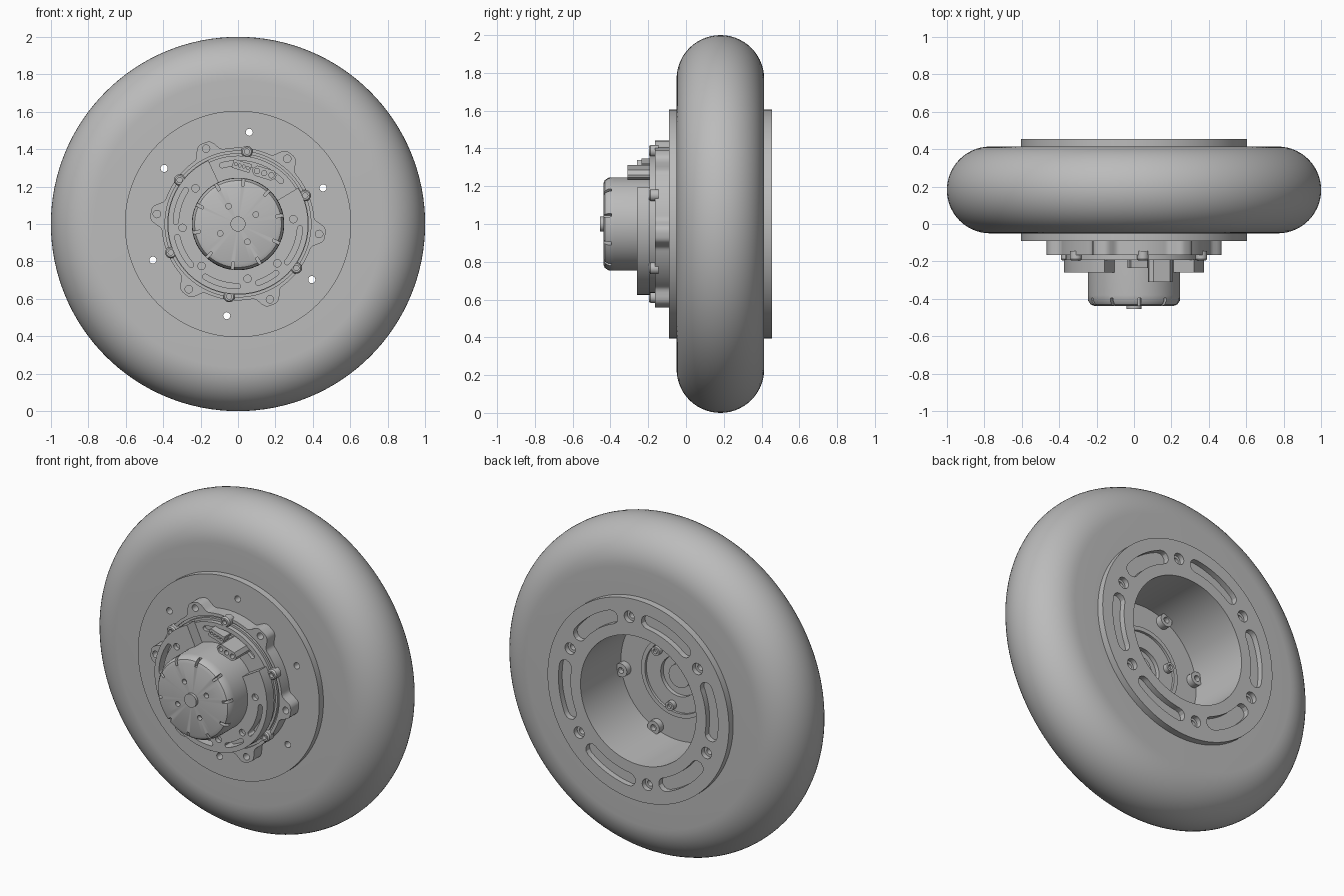
import bpy, bmesh
from math import sin, cos, pi, radians, exp

if "Cube" in bpy.data.objects:
    bpy.data.objects.remove(bpy.data.objects["Cube"])

grey = bpy.data.materials.new("plain grey")
grey.use_nodes = True
COLOUR = (0.5, 0.5, 0.5, 1)
grey.diffuse_color = COLOUR
grey.node_tree.nodes["Principled BSDF"].inputs["Base Color"].default_value = COLOUR

FIRST = 83          # angle of the first of six screws
SCREWS = [FIRST + 60 * k for k in range(6)]
MIDS = [a - 30 for a in SCREWS]


def polar(r, deg):
    return r * cos(radians(deg)), r * sin(radians(deg))


def add_revolve(bm, profile, centre=(0, 0), n=32, closed=False):
    """Spin (radius, y) points about the wheel axis."""
    rows = []
    for k in range(n):
        a = 2 * pi * k / n
        rows.append([bm.verts.new((centre[0] + r * cos(a), y, 1 + centre[1] + r * sin(a)))
                     for r, y in profile])
    m = len(profile)
    for k in range(n):
        p, q = rows[k], rows[(k + 1) % n]
        for i in range(m if closed else m - 1):
            j = (i + 1) % m
            bm.faces.new((p[i], p[j], q[j], q[i]))


def add_cylinder(bm, r, y0, y1, centre=(0, 0), n=24):
    add_revolve(bm, [(0, y0), (r, y0), (r, y1), (0, y1)], centre, n)


def add_prism(bm, outline, y0, y1):
    """Extrude a flat (x, z) outline along the axis."""
    near = [bm.verts.new((x, y0, 1 + z)) for x, z in outline]
    far = [bm.verts.new((x, y1, 1 + z)) for x, z in outline]
    bm.faces.new(near)
    bm.faces.new(far[::-1])
    for i in range(len(near)):
        j = (i + 1) % len(near)
        bm.faces.new((near[j], near[i], far[i], far[j]))


def sector(r0, r1, a0, a1, n=24):
    angles = [a0 + (a1 - a0) * i / n for i in range(n + 1)]
    return [polar(r1, a) for a in angles] + [polar(r0, a) for a in reversed(angles)]


def slot(r, half, a0, a1, n=16):
    """Arc-shaped slot with round ends."""
    pts = sector(r - half, r + half, a0, a1, n)
    def end(a, start):
        c = polar(r, a)
        return [(c[0] + half * cos(radians(a + start + t)), c[1] + half * sin(radians(a + start + t)))
                for t in (30, 60, 90, 120, 150)]
    return pts[:n + 1] + end(a1, 0) + pts[n + 1:] + end(a0, 180)


def make(name, build):
    bm = bmesh.new()
    build(bm)
    bmesh.ops.remove_doubles(bm, verts=bm.verts, dist=1e-5)
    bmesh.ops.dissolve_degenerate(bm, edges=bm.edges, dist=1e-6)
    bmesh.ops.recalc_face_normals(bm, faces=bm.faces)
    me = bpy.data.meshes.new(name)
    bm.to_mesh(me)
    bm.free()
    me.materials.append(grey)
    ob = bpy.data.objects.new(name, me)
    bpy.context.scene.collection.objects.link(ob)
    smooth(ob)
    return ob


def smooth(ob):
    ob.data.shade_smooth()
    ob.data.set_sharp_from_angle(angle=radians(30))


def cut(ob, build):
    """Subtract a set of shapes, then drop the cutter."""
    cutter = make("cutter", build)
    cutter.hide_render = True
    mod = ob.modifiers.new("cut", 'BOOLEAN')
    mod.operation, mod.solver, mod.object = 'DIFFERENCE', 'EXACT', cutter
    bpy.context.view_layer.objects.active = ob
    bpy.ops.object.modifier_apply(modifier=mod.name)
    bpy.data.objects.remove(cutter)
    smooth(ob)


# Tyre: half-round tread with flat side walls
HALF, MID = 0.232, 0.182
tread = [(1 - HALF + HALF * cos(t), MID + HALF * sin(t))
         for t in [pi * (i / 28 - 0.5) for i in range(29)]]
make("tyre", lambda bm: add_revolve(
    bm, [(0.555, MID - HALF)] + tread + [(0.555, MID + HALF)], n=128, closed=True))

# Hub: front plate, drum and hollow back with a rear lip
hub = make("hub", lambda bm: add_revolve(bm, [
    (0, -0.09), (0.605, -0.09), (0.605, -0.045), (0.56, -0.045), (0.56, 0.41), (0.605, 0.41),
    (0.605, 0.455), (0.385, 0.455), (0.385, 0.07), (0, 0.07)], n=128))


def hub_cuts(bm):
    for a in SCREWS:
        add_revolve(bm, [(0, -0.2), (0.019, -0.2), (0.019, 0.425), (0.034, 0.425),
                         (0.034, 0.5), (0, 0.5)], polar(0.494, a), 20)
    for a in MIDS:
        add_prism(bm, slot(0.492, 0.04, a - 16, a + 16), 0.42, 0.5)
    add_revolve(bm, [(0, 0.045), (0.12, 0.045), (0.12, 0.1), (0, 0.1)], n=48)
cut(hub, hub_cuts)


# Details on the floor of the hub cavity
def cavity_bosses(bm):
    for a in MIDS:
        add_revolve(bm, [(0, 0.08), (0.018, 0.08), (0.018, 0.11), (0.04, 0.11), (0.04, 0.06)],
                    polar(0.36, a), 20)
    for a in (43, 163, 283):
        add_revolve(bm, [(0, 0.085), (0.014, 0.085), (0.014, 0.1), (0.027, 0.1), (0.027, 0.06)],
                    polar(0.185, a), 20)
make("cavity_bosses", cavity_bosses)
make("cavity_ring", lambda bm: add_revolve(
    bm, [(0.215, 0.06), (0.24, 0.06), (0.24, 0.085), (0.215, 0.085)], n=64, closed=True))
make("output_shaft", lambda bm: add_cylinder(bm, 0.07, 0.04, 0.065, n=32))


# Scalloped mounting flange with six lugs
def lobe(deg):
    d = min(abs((deg - m + 180) % 360 - 180) for m in MIDS)
    return 0.408 + 0.062 * exp(-(d / 8) ** 4)

flange = make("mounting_flange", lambda bm: add_prism(
    bm, [polar(lobe(a), a) for a in [1.5 * i for i in range(240)]], -0.165, -0.085))


def lug_holes(bm):
    for a in MIDS:
        add_cylinder(bm, 0.02, -0.2, -0.11, polar(0.437, a), 20)
    add_revolve(bm, [(0.378, -0.2), (0.39, -0.2), (0.39, -0.15), (0.378, -0.15)], n=96, closed=True)
cut(flange, lug_holes)


def flange_screws(bm):
    for a in SCREWS:
        add_revolve(bm, [(0, -0.172), (0.014, -0.172), (0.014, -0.196), (0.024, -0.196),
                         (0.031, -0.187), (0.031, -0.145), (0, -0.145)], polar(0.39, a), 20)
make("flange_screws", flange_screws)

# Motor base: low full disc and a raised open ring
base = make("motor_base", lambda bm: add_cylinder(bm, 0.365, -0.192, -0.15, n=96))
cut(base, lambda bm: add_prism(bm, slot(0.325, 0.014, 45, 105), -0.25, -0.17))
ring = make("motor_ring", lambda bm: add_prism(bm, sector(0.235, 0.375, 115, 391, 92), -0.26, -0.19))


def ring_cuts(bm):
    for a0, a1 in ((147, 178), (192, 221), (238, 270), (289, 308), (322, 356)):
        add_prism(bm, slot(0.332, 0.014, a0, a1), -0.3, -0.2)
    for a in (140, 184, 229, 280, 315, 5):
        add_cylinder(bm, 0.02, -0.3, -0.235, polar(0.297, a), 16)
cut(ring, ring_cuts)

# Motor can with rim notches and front holes
can = make("motor_can", lambda bm: add_revolve(bm, [
    (0, -0.438), (0.212, -0.438), (0.232, -0.43), (0.245, -0.41), (0.247, -0.38),
    (0.247, -0.18), (0, -0.18)], n=96))


def can_cuts(bm):
    for k in range(10):
        a = 11 + 36 * k
        add_prism(bm, sector(0.205, 0.27, a - 2, a + 2, 2), -0.46, -0.395)
    for k in range(4):
        add_cylinder(bm, 0.015, -0.46, -0.41, polar(0.108, 28 + 90 * k), 16)
cut(can, can_cuts)
make("motor_shaft", lambda bm: add_cylinder(bm, 0.04, -0.455, -0.42, n=32))


# Cable connectors, tilted along the base
def tilted(cx, cz, w, h, corner):
    t = radians(-17)
    pts = [(w, h - corner), (w - corner, h), (corner - w, h), (-w, h - corner),
           (-w, corner - h), (corner - w, -h), (w - corner, -h), (w, corner - h)]
    return [(cx + x * cos(t) - z * sin(t), cz + x * sin(t) + z * cos(t)) for x, z in pts]


def pin(cx, cz, d):
    return cx + d * cos(radians(17)), cz - d * sin(radians(17))

small = make("small_connector", lambda bm: add_prism(bm, tilted(0.02, 0.31, 0.05, 0.024, 0.004), -0.235, -0.17))
big = make("power_connector", lambda bm: add_prism(bm, tilted(0.14, 0.272, 0.066, 0.028, 0.02), -0.31, -0.17))


def sockets(bm, c, offsets, r, y0, y1):
    for d in offsets:
        add_cylinder(bm, r, y0, y1, pin(*c, d), 14)
cut(small, lambda bm: sockets(bm, (0.02, 0.31), (-0.033, -0.011, 0.011, 0.033), 0.008, -0.3, -0.205))
cut(big, lambda bm: sockets(bm, (0.14, 0.272), (-0.04, 0, 0.04), 0.014, -0.35, -0.27))
